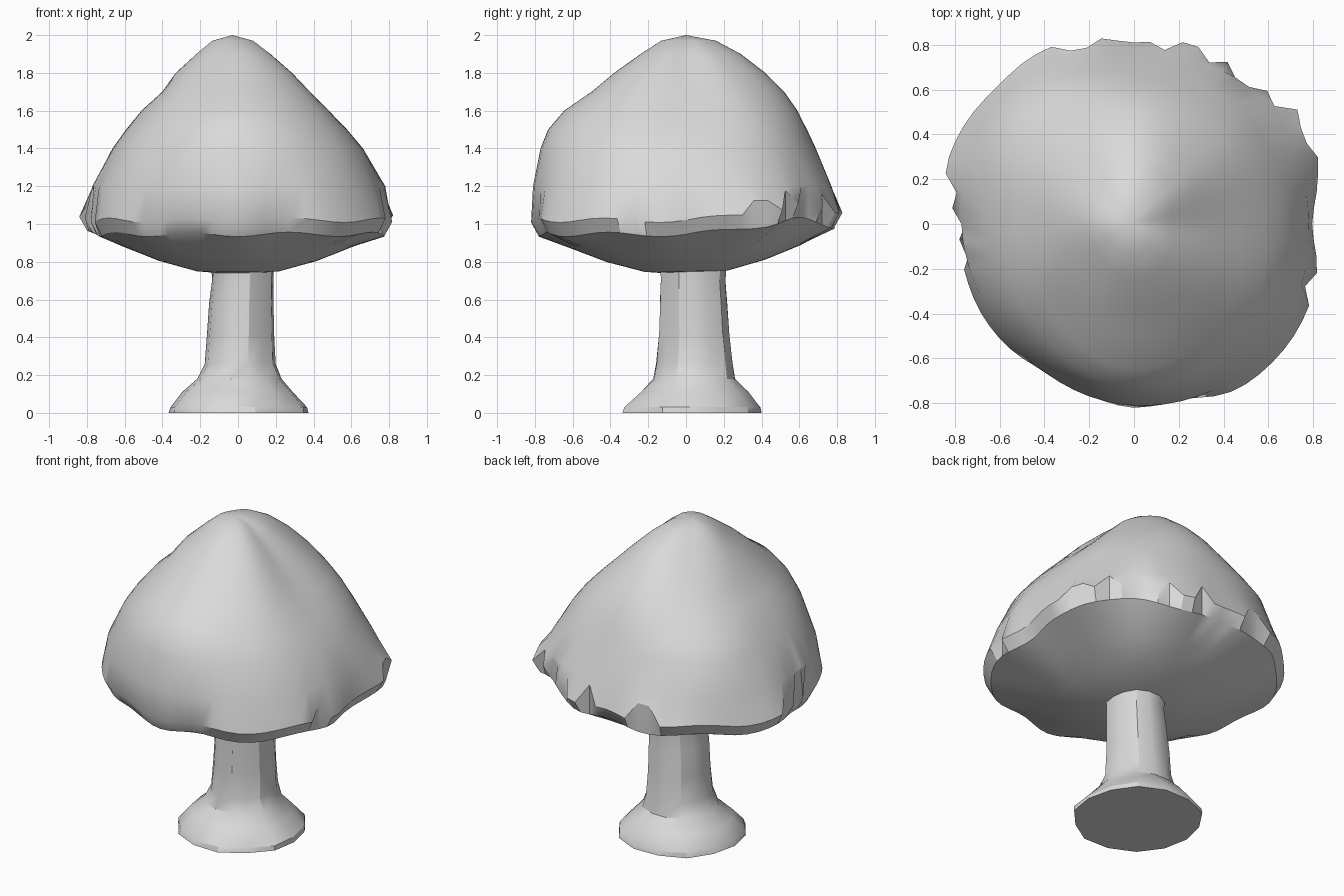
import bpy, bmesh, math, random

random.seed(4)
cube = bpy.data.objects.get("Cube")
if cube:
    bpy.data.objects.remove(cube, do_unlink=True)

grey = bpy.data.materials.new("plain grey")
grey.use_nodes = True
grey.diffuse_color = (0.7, 0.7, 0.7, 1)
grey.node_tree.nodes["Principled BSDF"].inputs["Base Color"].default_value = (0.7, 0.7, 0.7, 1)


def around(values, angle):
    """Smooth periodic interpolation of values spaced evenly round a circle."""
    n = len(values)
    t = (angle / math.tau) % 1 * n
    i, f = int(t), t - int(t)
    a, b, c, d = (values[(i + k) % n] for k in (-1, 0, 1, 2))
    return b + f / 2 * (c - a + f * (2 * a - 5 * b + 4 * c - d + f * (3 * (b - c) + d - a)))


def loft(name, rings, smooth_angle, top=None, bottom=None):
    """Skin rings of points listed from bottom to top; close ends with a point or a flat face."""
    bm = bmesh.new()
    loops = [[bm.verts.new(p) for p in ring] for ring in rings]
    n = len(loops[0])
    for low, high in zip(loops, loops[1:]):
        for i in range(n):
            j = (i + 1) % n
            bm.faces.new((low[i], low[j], high[j], high[i]))
    for loop, tip in ((loops[0], bottom), (loops[-1], top)):
        if tip is None:
            bm.faces.new(loop)
        else:
            v = bm.verts.new(tip)
            for i in range(n):
                bm.faces.new((loop[i], loop[(i + 1) % n], v))
    bmesh.ops.recalc_face_normals(bm, faces=bm.faces)
    mesh = bpy.data.meshes.new(name)
    bm.to_mesh(mesh)
    bm.free()
    obj = bpy.data.objects.new(name, mesh)
    bpy.context.collection.objects.link(obj)
    mesh.materials.append(grey)
    bpy.ops.object.select_all(action='DESELECT')
    obj.select_set(True)
    bpy.context.view_layer.objects.active = obj
    bpy.ops.object.shade_smooth_by_angle(angle=math.radians(smooth_angle))
    return obj


def polar(r, angle, z, cx=0.0, cy=0.0):
    return (cx + r * math.cos(angle), cy + r * math.sin(angle), z)


# Cap: rim outline every 15 degrees, dome radii every 45 degrees
rim = [.795, .85, .905, .84, .835, .84, .81, .857, .875, .865, .877, .87,
       .79, .785, .79, .785, .77, .79, .82, .81, .865, .873, .867, .845]
dome = {1.2: [.78, .80, .77, .82, .77, .76, .81, .82],
        1.4: [.66, .69, .685, .75, .66, .69, .77, .74],
        1.5: [.575, .63, .64, .67, .59, .63, .73, .67],
        1.6: [.475, .55, .59, .57, .51, .54, .645, .58],
        1.7: [.37, .45, .52, .46, .40, .44, .50, .47],
        1.8: [.27, .34, .42, .36, .33, .34, .38, .36],
        1.9: [.16, .22, .29, .23, .22, .21, .24, .22]}
apex = (-.03, 0)
notches = (25, 30, 40, 50, 55, 65, 80, 105, 110, 170, 180, 190, 340)
segments = 72
angles = [math.tau * i / segments for i in range(segments)]

lip, edge = [], []
for a in angles:
    deg = round(math.degrees(a))
    r = around(rim, a)
    z = 1.02 + .04 * max(0, math.sin(a)) + .012 * math.sin(9 * a)
    z += .05 * math.exp(-((deg - 45) / 22) ** 2)
    lip.append(polar(r * .95, a, z - .075))
    # Torn teeth along parts of the rim
    if deg in notches:
        r *= .95
        z = min(z + random.uniform(.06, .12), 1.18)
    edge.append(polar(r, a, z))

under = [[polar(r * (1 + .12 * (around(rim, a) - .82)), a, z + .015 * math.sin(a) * r)
          for a in angles]
         for r, z in ((.1, .74), (.22, .75), (.42, .805), (.61, .88))]
crown = [[polar(around(radii, a), a, z) for a in angles] for z, radii in dome.items()]
tip_ring = [polar(.55 * around(dome[1.9], a), a, 1.97, apex[0] / 2, apex[1] / 2) for a in angles]
loft("mushroom_cap", under + [lip, edge] + crown + [tip_ring], 32,
     top=(*apex, 2.0), bottom=(0, 0, .74))

# Stem: radius x, radius y, height and centre of each ring, flaring to a foot
stem = [(.375, .365, 0, .005, .035), (.37, .36, .03, .005, .035), (.30, .285, .11, .0, .045),
        (.225, .215, .18, .01, .045), (.19, .20, .26, .012, .045), (.182, .185, .42, .015, .045),
        (.172, .178, .58, .02, .04), (.165, .17, .70, .025, .04), (.17, .175, .80, .025, .04)]
sides = 14
rings = []
wobble = [random.uniform(.97, 1.04) for _ in range(sides)]
for rx, ry, z, cx, cy in stem:
    ring = []
    for i in range(sides):
        a = math.tau * i / sides
        w = wobble[i] * random.uniform(.985, 1.015)
        ring.append((cx + rx * w * math.cos(a), cy + ry * w * math.sin(a), z))
    rings.append(ring)
loft("mushroom_stem", rings, 30)
